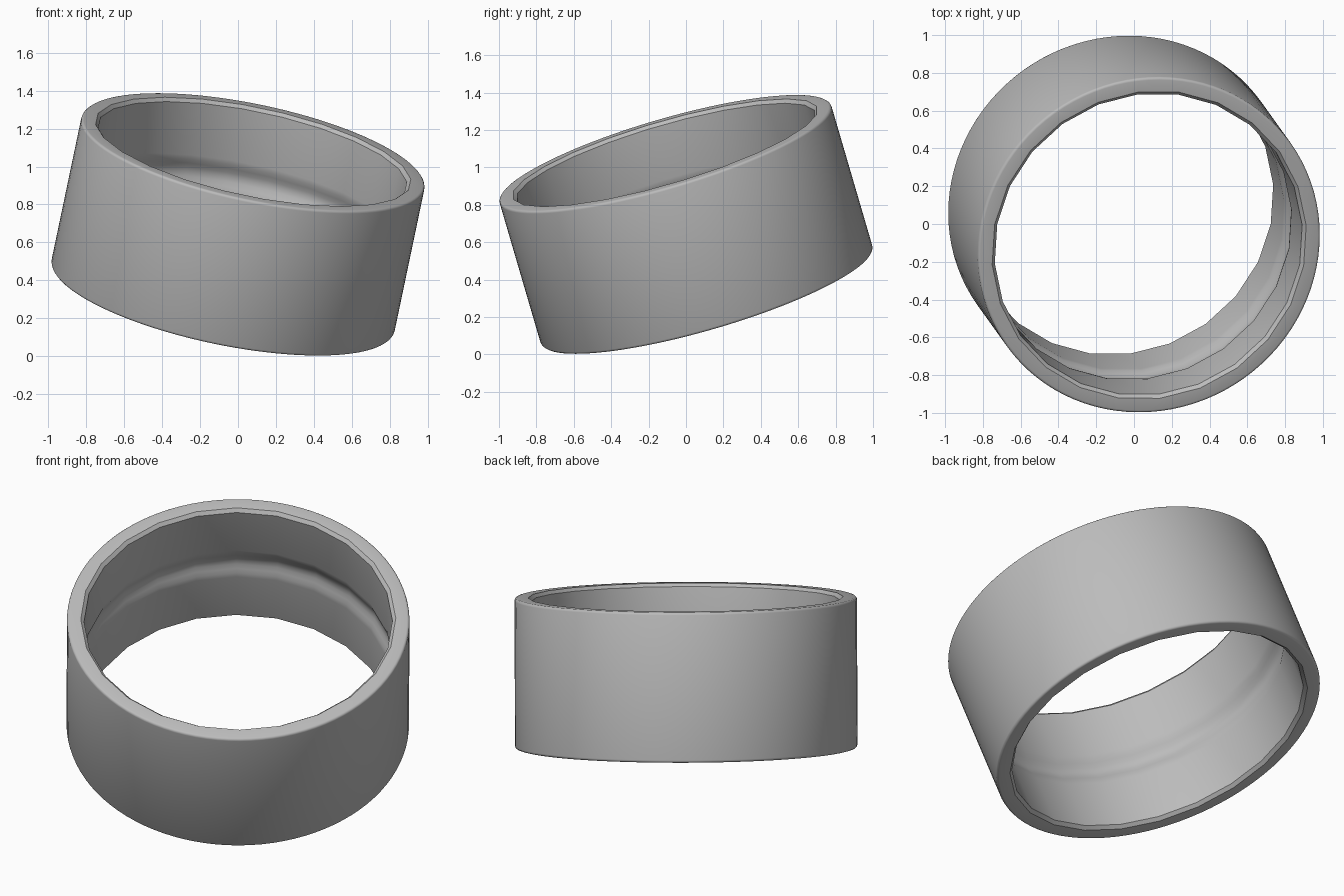
import bpy
import bmesh
import math

if "Cube" in bpy.data.objects:
    bpy.data.objects.remove(bpy.data.objects["Cube"], do_unlink=True)

# Main dimensions
RADIUS, HALF = 0.924, 0.407
RIM_BORE, BORE = 0.85, 0.832
INNER_SEGS, STEP = 24, 4          # outer wall has STEP times more sides
OUTER_SEGS = INNER_SEGS * STEP

metal = bpy.data.materials.new("plain grey")
metal.use_nodes = True
grey = (0.5, 0.5, 0.5, 1.0)
metal.diffuse_color = grey
metal.node_tree.nodes["Principled BSDF"].inputs["Base Color"].default_value = grey

bm = bmesh.new()


def loop(radius, z, segs):
    return [bm.verts.new((radius * math.cos(math.tau * i / segs),
                          radius * math.sin(math.tau * i / segs), z))
            for i in range(segs)]


def skin(profile, segs):
    """Revolve a profile and return its loops."""
    loops = [loop(r, z, segs) for r, z in profile]
    for a, b in zip(loops, loops[1:]):
        for i in range(segs):
            j = (i + 1) % segs
            bm.faces.new((a[i], a[j], b[j], b[i]))
    return loops


# Outer wall with finely rounded edges
round_r = 0.014
corner = [(RADIUS - round_r + round_r * math.cos(t), HALF - round_r + round_r * math.sin(t))
          for t in (math.pi / 2 * k / 3 for k in range(4))]
outer = skin([(r, -z) for r, z in reversed(corner)] + corner, OUTER_SEGS)

# Bore with chamfered mouths and a shallow rounded groove at mid height
groove = [(BORE + 0.028 * math.cos(math.pi * k / 8) ** 2, 0.1 * k / 4)
          for k in range(-4, 5)]
mouth = [(RIM_BORE, HALF), (BORE, HALF - 0.018)]
bore = skin([(r, -z) for r, z in mouth] + groove + mouth[::-1], INNER_SEGS)

# Flat rims joining the fine outer loop to the coarser bore
for out, inn in ((outer[0], bore[0]), (outer[-1], bore[-1])):
    for i in range(INNER_SEGS):
        arc = [out[(i * STEP + k) % OUTER_SEGS] for k in range(STEP + 1)]
        bm.faces.new(arc + [inn[(i + 1) % INNER_SEGS], inn[i]])

bmesh.ops.recalc_face_normals(bm, faces=bm.faces)
mesh = bpy.data.meshes.new("ring_band")
bm.to_mesh(mesh)
bm.free()
mesh.materials.append(metal)

# Tilted placement
ring = bpy.data.objects.new("ring_band", mesh)
bpy.context.collection.objects.link(ring)
ring.rotation_euler = (math.radians(19.8), 0, math.radians(35.6))
ring.location = (0, 0, 0.695)

bpy.ops.object.select_all(action='DESELECT')
ring.select_set(True)
bpy.context.view_layer.objects.active = ring
bpy.ops.object.shade_smooth_by_angle(angle=math.radians(35))
